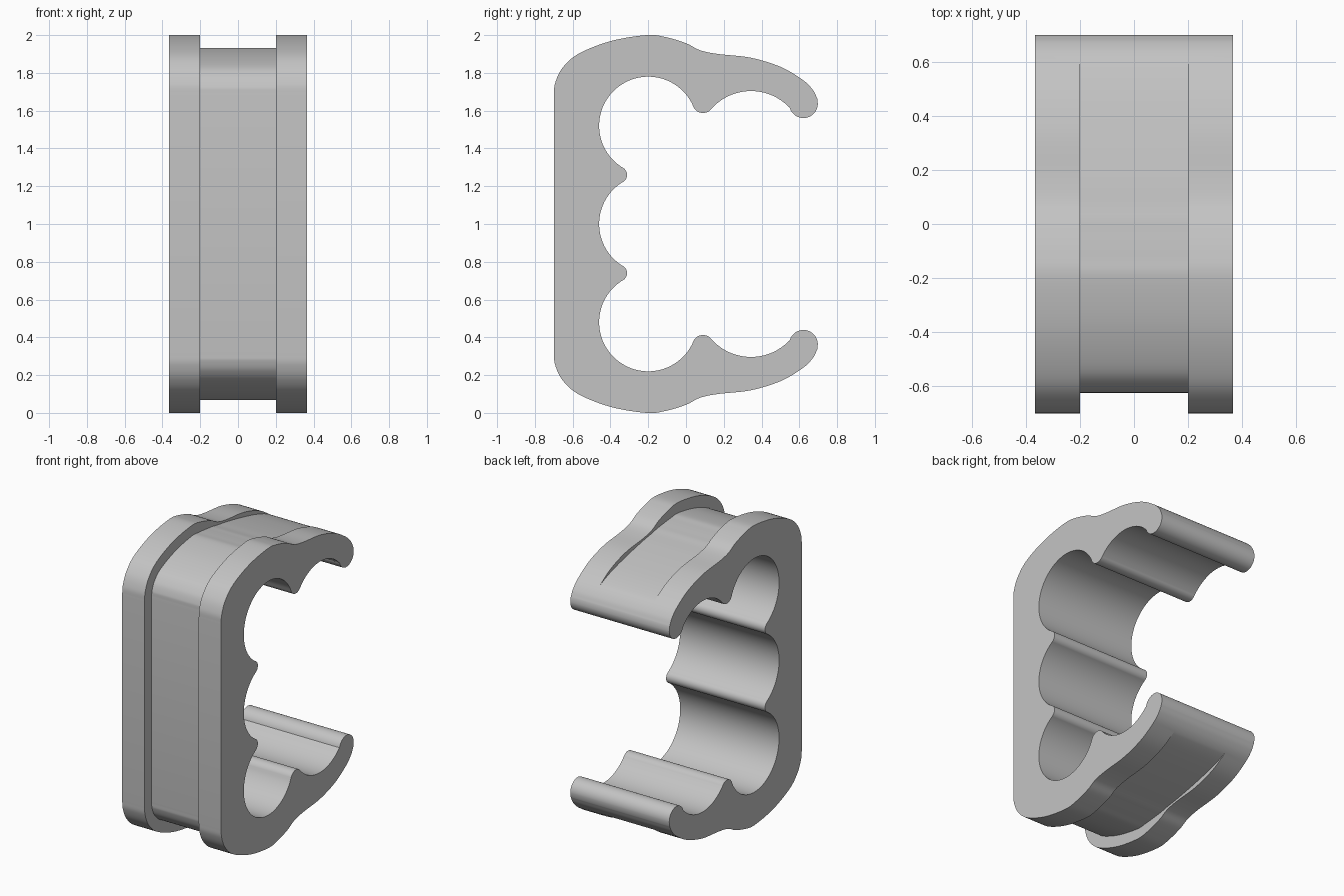
import bpy, bmesh, math
from mathutils import Vector

if "Cube" in bpy.data.objects:
    bpy.data.objects.remove(bpy.data.objects["Cube"])

HALF_WIDTH, GROOVE_HALF = 0.365, 0.2


def arc(cy, cz, r, start, end):
    """Arc points as (y, z, groove depth), one about every 5 degrees."""
    n = max(6, int(abs(end - start) / 5))
    angles = [math.radians(start + (end - start) * i / n) for i in range(n + 1)]
    return [Vector((cy + r * math.cos(a), cz + r * math.sin(a), 0)) for a in angles]


def smooth_path(points, steps=6):
    """Catmull-Rom curve through the points."""
    p = [Vector(q) for q in points]
    p = [p[0] * 2 - p[1]] + p + [p[-1] * 2 - p[-2]]
    out = []
    for a, b, c, d in zip(p, p[1:], p[2:], p[3:]):
        for i in range(steps):
            t = i / steps
            out.append(0.5 * (2 * b + (c - a) * t + (2 * a - 5 * b + 4 * c - d) * t ** 2
                              + (3 * b - a - 3 * c + d) * t ** 3))
    return out + [p[-2]]


# Inner side of the upper half: scallops with rounded ridges, then the tip
half = arc(-0.2, 1.0, 0.26, 180, 122)
half += arc(-0.355, 1.26, 0.043, -60, 60)
half += arc(-0.2, 1.52, 0.26, 238, 27)
half += arc(0.09, 1.645, 0.057, 205, 325)
half += arc(0.344, 1.424, 0.28, 137, 45)
half += arc(0.622, 1.637, 0.076, 195, 360)

# Outer side from tip to front: y, z, groove depth
half += smooth_path([
    (0.695, 1.665, 0), (0.67, 1.712, 0), (0.619, 1.762, 0), (0.503, 1.831, 0.022),
    (0.344, 1.88, 0.03), (0.17, 1.9, 0.015), (0.074, 1.92, 0.02), (0, 1.957, 0.045),
    (-0.11, 1.99, 0.065), (-0.21, 2.0, 0.07), (-0.4, 1.968, 0.075),
    (-0.571, 1.9, 0.075), (-0.655, 1.825, 0.075), (-0.693, 1.745, 0.075),
    (-0.7, 1.68, 0.075)])

# Mirror to the lower half
loop = half + [Vector((p.x, 2 - p.y, p.z)) for p in reversed(half[1:])]
outline = [(p.x, p.y) for p in loop]

# Groove floor: outline pushed inward by its depth
floor = []
for i, p in enumerate(loop):
    t = (loop[(i + 1) % len(loop)] - loop[i - 1]).to_2d().normalized()
    d = max(p.z, 0)
    floor.append((p.x - t.y * d, p.y + t.x * d))

# Loft the sections across the width and close both ends
bm = bmesh.new()
sections = [(-HALF_WIDTH, outline), (-GROOVE_HALF, outline), (-GROOVE_HALF, floor),
            (GROOVE_HALF, floor), (GROOVE_HALF, outline), (HALF_WIDTH, outline)]
rings = [[bm.verts.new((x, y, z)) for y, z in shape] for x, shape in sections]
for a, b in zip(rings, rings[1:]):
    for i in range(len(a)):
        j = (i + 1) % len(a)
        bm.faces.new((a[i], a[j], b[j], b[i]))
bm.faces.new(rings[0])
bm.faces.new(rings[-1])
bmesh.ops.remove_doubles(bm, verts=bm.verts, dist=0.0005)
bmesh.ops.recalc_face_normals(bm, faces=bm.faces)
mesh = bpy.data.meshes.new("grooved_clip")
bm.to_mesh(mesh)
bm.free()

# Plain grey material
grey = bpy.data.materials.new("light_grey")
grey.use_nodes = True
colour = (0.55, 0.55, 0.55, 1)
grey.diffuse_color = colour
grey.node_tree.nodes["Principled BSDF"].inputs["Base Color"].default_value = colour
mesh.materials.append(grey)

clip = bpy.data.objects.new("grooved_clip", mesh)
bpy.context.collection.objects.link(clip)
bpy.ops.object.select_all(action='DESELECT')
clip.select_set(True)
bpy.context.view_layer.objects.active = clip
bpy.ops.object.shade_smooth_by_angle(angle=math.radians(35))
